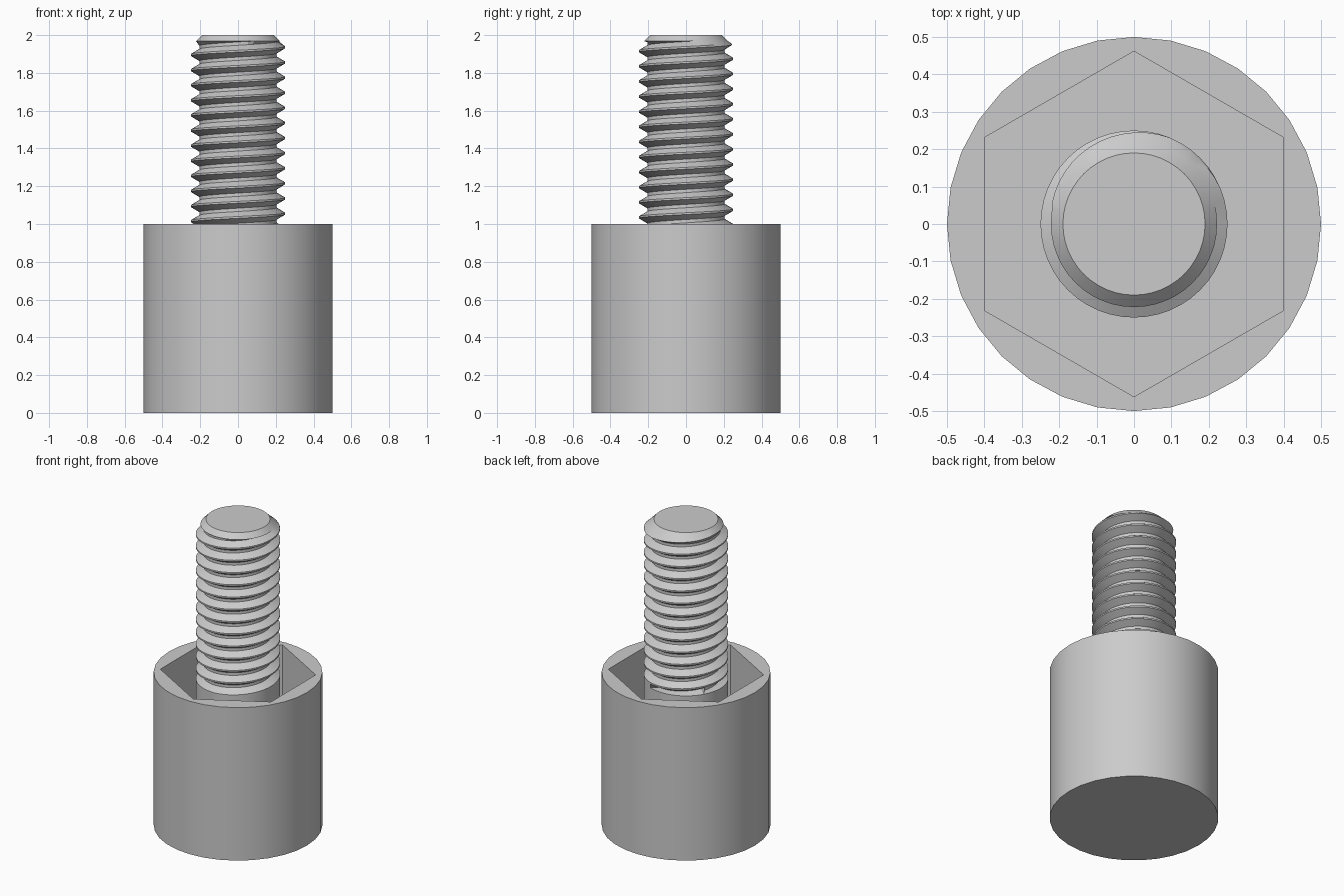
import bpy, bmesh, math

if "Cube" in bpy.data.objects:
    bpy.data.objects.remove(bpy.data.objects["Cube"], do_unlink=True)

steel = bpy.data.materials.new("grey_steel")
steel.use_nodes = True
GREY = (0.6, 0.6, 0.6, 1)
steel.diffuse_color = GREY
steel.node_tree.nodes["Principled BSDF"].inputs["Base Color"].default_value = GREY


def cylinder(name, sides, radius, low, high):
    bpy.ops.mesh.primitive_cylinder_add(vertices=sides, radius=radius, depth=high - low,
                                        location=(0, 0, (low + high) / 2))
    ob = bpy.context.object
    ob.name = name
    return ob


def finish(ob):
    bpy.ops.object.select_all(action="DESELECT")
    ob.select_set(True)
    bpy.context.view_layer.objects.active = ob
    bpy.ops.object.shade_smooth_by_angle(angle=math.radians(25))
    ob.data.materials.clear()
    ob.data.materials.append(steel)


# Round body with a hexagonal pocket
POCKET_FLOOR = 0.4
body = cylinder("round_body", 32, 0.5, 0, 1)
cutter = cylinder("pocket_cutter", 6, 0.8 / math.sqrt(3), POCKET_FLOOR, 1.2)
cut = body.modifiers.new("hex_pocket", "BOOLEAN")
cut.operation = "DIFFERENCE"
cut.solver = "EXACT"
cut.object = cutter
bpy.context.view_layer.objects.active = body
bpy.ops.object.modifier_apply(modifier=cut.name)
bpy.data.objects.remove(cutter, do_unlink=True)
finish(body)

# Threaded stud: a helical grid, clamped to the shank below and the chamfer above
SIDES, PITCH, CREST, ROOT = 48, 0.08, 0.25, 0.205
LOW, HIGH, TIP = 0.96, 1.968, 0.19
PROFILE = [(0, CREST), (0.12, CREST), (0.45, ROOT), (0.67, ROOT)]
TURNS = math.ceil((HIGH - LOW) / PITCH) + 2
PHASE = 1.935 - 13 * PITCH

bm = bmesh.new()


def ring(radius, z):
    steps = [2 * math.pi * i / SIDES for i in range(SIDES)]
    return [bm.verts.new((radius * math.cos(a), radius * math.sin(a), z)) for a in steps]


def thread_vert(i, turn, frac, radius):
    a = 2 * math.pi * i / SIDES
    z = PHASE + PITCH * (turn + frac - 0.06 + i / SIDES)
    if z <= LOW:
        z, radius = LOW, CREST
    elif z >= HIGH:
        z, radius = HIGH, TIP + 2 - HIGH
    radius = min(radius, TIP + 1.1 * (2 - z))
    return bm.verts.new((radius * math.cos(a), radius * math.sin(a), z))


rows = [[thread_vert(i, turn, frac, r) for i in range(SIDES + 1)]
        for turn in range(-2, TURNS) for frac, r in PROFILE]
for lower, upper in zip(rows, rows[1:]):
    for i in range(SIDES):
        bm.faces.new((lower[i], lower[i + 1], upper[i + 1], upper[i]))

# Plain shank and chamfered tip
shank = [ring(CREST, POCKET_FLOOR), ring(CREST, LOW)]
tip = [ring(TIP + 2 - HIGH, HIGH), ring(TIP, 2)]
for lower, upper in (shank, tip):
    for i in range(SIDES):
        j = (i + 1) % SIDES
        bm.faces.new((lower[i], lower[j], upper[j], upper[i]))
bm.faces.new(tip[1])
bm.faces.new(shank[0][::-1])
bmesh.ops.remove_doubles(bm, verts=bm.verts, dist=0.0005)
bmesh.ops.dissolve_degenerate(bm, edges=bm.edges, dist=0.0005)
bmesh.ops.recalc_face_normals(bm, faces=bm.faces)

mesh = bpy.data.meshes.new("threaded_stud")
bm.to_mesh(mesh)
bm.free()
stud = bpy.data.objects.new("threaded_stud", mesh)
bpy.context.collection.objects.link(stud)
finish(stud)
